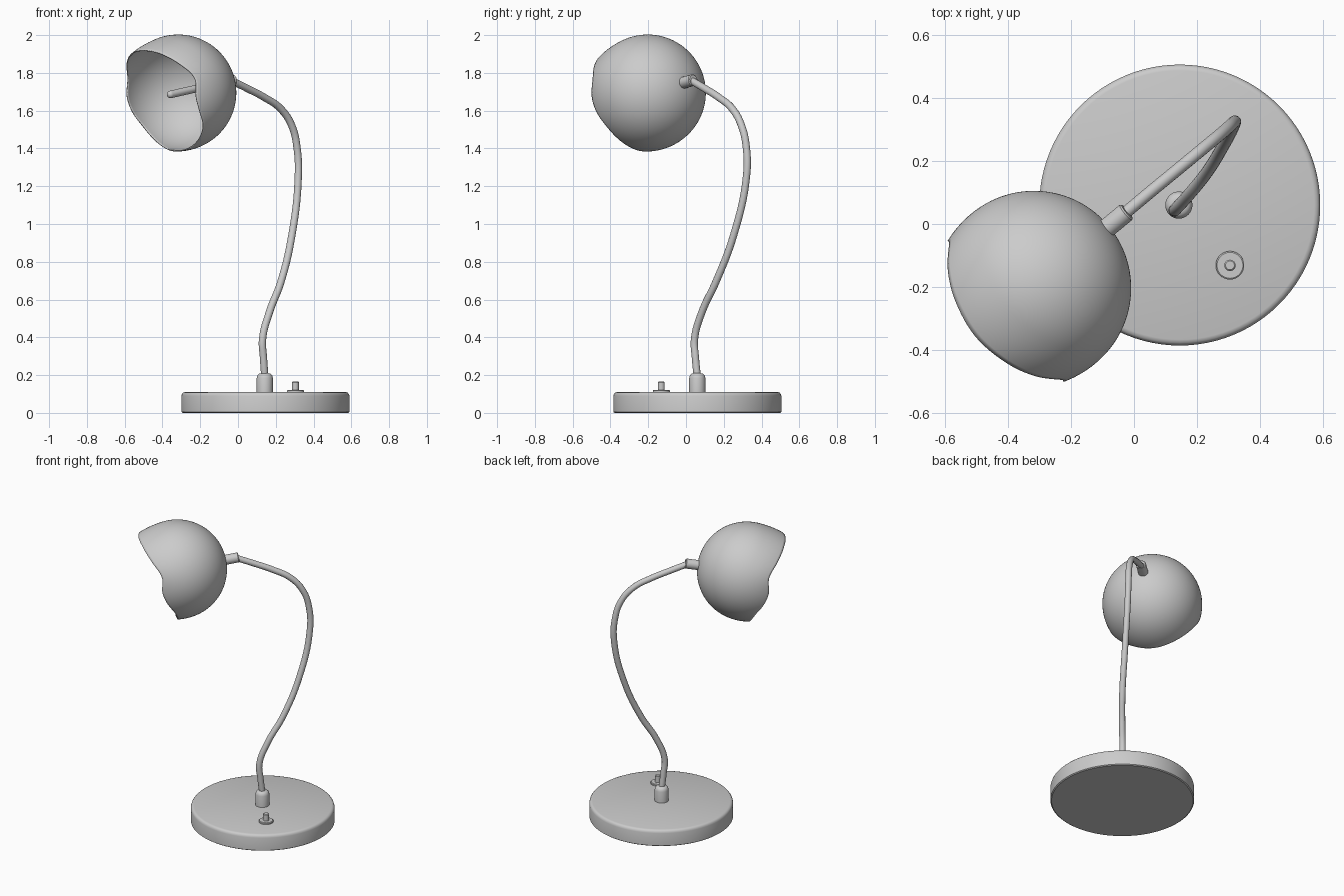
import bpy, bmesh, math
from mathutils import Vector, Matrix

if "Cube" in bpy.data.objects:
    bpy.data.objects.remove(bpy.data.objects["Cube"])


def finish(name, bm, matrix=Matrix()):
    bmesh.ops.recalc_face_normals(bm, faces=bm.faces)
    me = bpy.data.meshes.new(name)
    bm.to_mesh(me)
    bm.free()
    ob = bpy.data.objects.new(name, me)
    ob.matrix_world = matrix
    bpy.context.collection.objects.link(ob)
    smooth(ob)
    return ob


def smooth(ob):
    bpy.ops.object.select_all(action='DESELECT')
    ob.select_set(True)
    bpy.context.view_layer.objects.active = ob
    bpy.ops.object.shade_smooth_by_angle(angle=math.radians(35))


def lathe(name, profile, matrix, n=48):
    """Spin an (r, z) profile round local z; ends are capped."""
    bm = bmesh.new()
    rings = [[bm.verts.new((r * math.cos(math.tau * i / n), r * math.sin(math.tau * i / n), z))
              for i in range(n)] for r, z in profile]
    for a, b in zip(rings, rings[1:]):
        for i in range(n):
            j = (i + 1) % n
            bm.faces.new((a[i], a[j], b[j], b[i]))
    bm.faces.new(rings[0])
    bm.faces.new(rings[-1])
    return finish(name, bm, matrix)


def dome(r, z_start, steps=6):
    return [(r * math.cos(t), z_start + r * math.sin(t))
            for t in (math.radians(85) * k / steps for k in range(steps + 1))]


# Base disc with rounded upper edge
at_base = Matrix.Translation((0.145, 0.06, 0))
lathe("base", [(0.438, 0), (0.445, 0.005), (0.445, 0.09), (0.442, 0.1),
               (0.436, 0.107), (0.426, 0.11)], at_base, 96)

# Arm socket and switch on the base
lathe("arm_socket", [(0.043, 0.105), (0.043, 0.185), (0.039, 0.198), (0.031, 0.207), (0.02, 0.21)],
      Matrix.Translation((0.142, 0.06, 0)))
at_switch = Matrix.Translation((0.304, -0.131, 0))
lathe("switch_washer", [(0.045, 0.105), (0.045, 0.118), (0.041, 0.121)], at_switch)
lathe("switch_pin", [(0.018, 0.115), (0.018, 0.162), (0.014, 0.166)], at_switch, 24)

# Shade frame: local z points out of the opening, local x is its upper side
R, CENTRE = 0.305, Vector((-0.317, -0.203, 1.695))
AXIS = Vector((-0.76, -0.625, -0.174)).normalized()
side = AXIS.cross(Vector((0, 0, 1))).normalized()
up = side.cross(AXIS)
frame = Matrix((up, AXIS.cross(up), AXIS)).transposed().to_4x4()
frame.translation = CENTRE

# Rim of the shade: angle from the axis against angle round the axis
RIM = [(0, 53), (30, 57), (50, 63), (71, 71), (90, 68), (106, 71), (125, 78), (150, 80), (180, 78)]
RIM = [(-30, 57)] + RIM + [(210, 80)]


def rim_angle(phi):
    phi = abs((phi + 180) % 360 - 180)
    for k in range(1, len(RIM) - 2):
        (x0, y0), (x1, y1), (x2, y2), (x3, y3) = RIM[k - 1:k + 3]
        if x1 <= phi <= x2:
            h = x2 - x1
            t = (phi - x1) / h
            m1, m2 = (y2 - y0) / (x2 - x0) * h, (y3 - y1) / (x3 - x1) * h
            return ((2*t**3 - 3*t*t + 1) * y1 + (t**3 - 2*t*t + t) * m1
                    + (3*t*t - 2*t**3) * y2 + (t**3 - t*t) * m2)


# Shade: globe with a wavy opening that flares slightly at the upper lip
bm = bmesh.new()
N, M = 120, 48
pole = bm.verts.new((0, 0, -R))
prev = None
for k in range(1, M + 1):
    ring = []
    for i in range(N):
        phi = 360 * i / N
        edge = rim_angle(phi)
        theta = 180 + (edge - 180) * k / M
        flare = 0.012 + 0.06 * max(0, math.cos(math.radians(phi))) ** 2
        r = R * (1 + flare * max(0, 1 - (theta - edge) / 28) ** 2)
        t, p = math.radians(theta), math.radians(phi)
        ring.append(bm.verts.new((r * math.sin(t) * math.cos(p), r * math.sin(t) * math.sin(p),
                                  r * math.cos(t))))
    for i in range(N):
        j = (i + 1) % N
        bm.faces.new((prev[i], prev[j], ring[j], ring[i]) if prev else (pole, ring[j], ring[i]))
    prev = ring
# an open shell can be oriented either way, so centre the thin wall on it
shade = finish("shade", bm, frame)
wall = shade.modifiers.new("wall", 'SOLIDIFY')
wall.thickness = 0.006
wall.offset = 0

# Collar behind the shade and round-ended rod inside it
lathe("shade_collar", [(0.026, -0.388), (0.031, -0.383), (0.031, -0.29)], frame, 32)
lathe("inner_rod", [(0.02, -0.32)] + dome(0.02, 0.052), frame, 24)

# Bent arm
path = [(0.142, 0.06, 0.19), (0.135, 0.05, 0.29), (0.13, 0.045, 0.39), (0.167, 0.085, 0.535),
        (0.226, 0.157, 0.69), (0.285, 0.252, 0.94), (0.319, 0.32, 1.25), (0.313, 0.32, 1.4),
        (0.285, 0.294, 1.52), (0.226, 0.245, 1.61), (0.14, 0.174, 1.67), (0.05, 0.1, 1.717)]
path += [tuple(CENTRE - AXIS * 0.37)]
cu = bpy.data.curves.new("arm", 'CURVE')
cu.dimensions = '3D'
cu.bevel_depth = 0.0195
cu.bevel_resolution = 6
cu.resolution_u = 8
cu.use_fill_caps = True
sp = cu.splines.new('BEZIER')
sp.bezier_points.add(len(path) - 1)
for b, co in zip(sp.bezier_points, path):
    b.co = co
    b.handle_left_type = b.handle_right_type = 'AUTO'
arm = bpy.data.objects.new("arm", cu)
bpy.context.collection.objects.link(arm)
